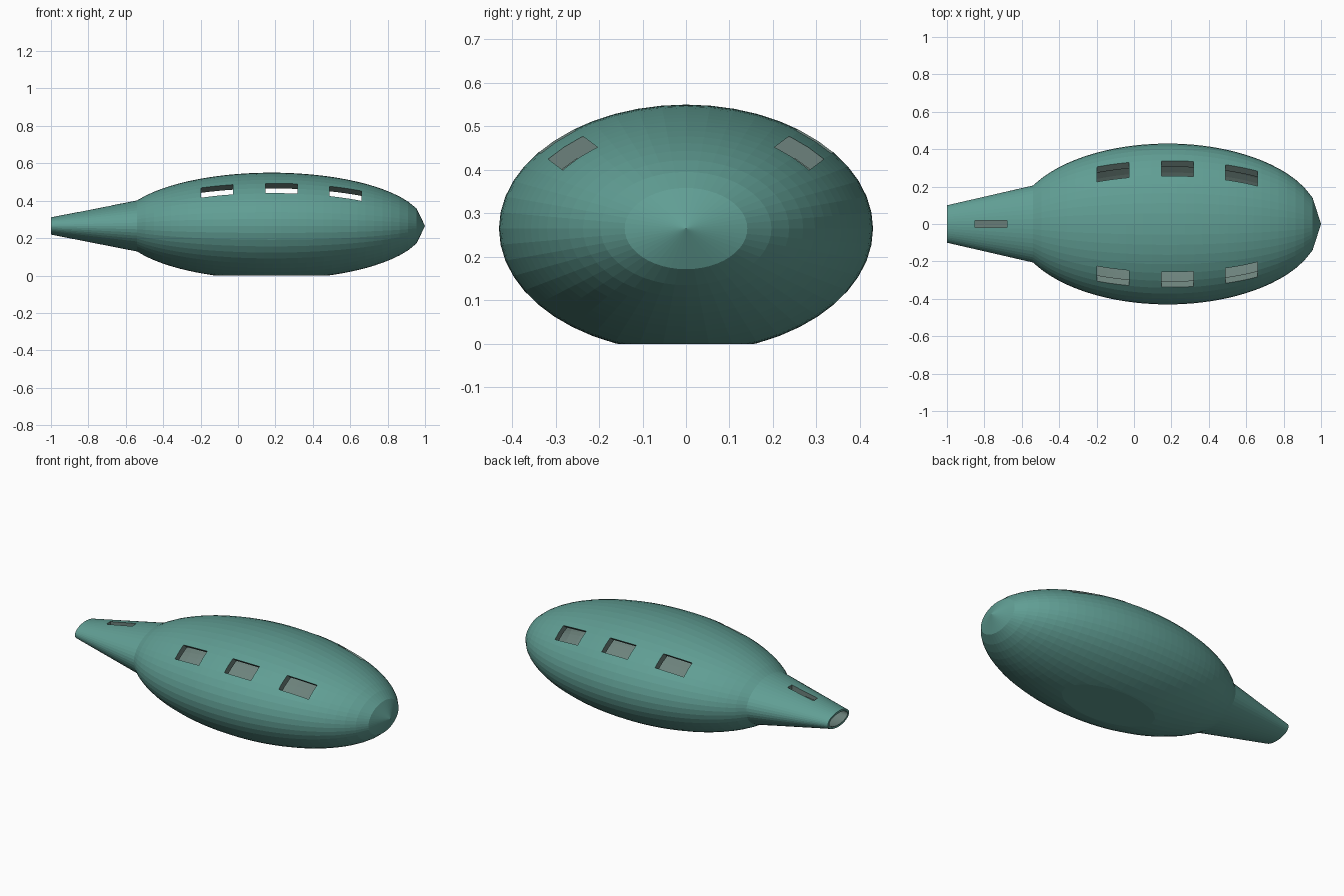
import bpy, bmesh, math
from mathutils import Matrix, Vector

if "Cube" in bpy.data.objects:
    bpy.data.objects.remove(bpy.data.objects["Cube"])

SEG, STEPS = 48, 34
CX, CZ = 0.18, 0.265          # centre of the egg-shaped body
NECK_X = -0.54                # where the neck meets the body


def material(name, rgb):
    m = bpy.data.materials.new(name)
    m.diffuse_color = (*rgb, 1)
    m.use_nodes = True
    m.node_tree.nodes["Principled BSDF"].inputs["Base Color"].default_value = m.diffuse_color
    return m


teal = material("teal_glaze", (0.118, 0.342, 0.296))
grey = material("grey_green_inside", (0.150, 0.222, 0.200))


def make_object(name, bm):
    me = bpy.data.meshes.new(name)
    bm.to_mesh(me)
    bm.free()
    me.materials.append(teal)
    me.materials.append(grey)
    ob = bpy.data.objects.new(name, me)
    bpy.context.collection.objects.link(ob)
    return ob


def sections(a, b, c, mouth_y, mouth_z):
    """Oval sections (x, half width, half height) from mouth to nose, nose excluded."""
    out = [(-1.0, mouth_y, mouth_z)]
    nose = CX + a
    for i in range(STEPS):
        x = NECK_X + (nose - NECK_X) * i / STEPS
        k = math.sqrt(1 - ((x - CX) / a) ** 2)
        out.append((x, b * k, c * k))
    return out, nose


def shell(bm, secs, nose, mat):
    """Skin the oval sections and close them at the nose; return the mouth ring."""
    rings = []
    for x, ry, rz in secs:
        rings.append([bm.verts.new((x, ry * math.cos(t), CZ + rz * math.sin(t)))
                      for t in (2 * math.pi * j / SEG for j in range(SEG))])
    tip = bm.verts.new((nose, 0, CZ))
    for j in range(SEG):
        k = (j + 1) % SEG
        for r, s in zip(rings, rings[1:]):
            bm.faces.new((r[j], r[k], s[k], s[j])).material_index = mat
        bm.faces.new((rings[-1][j], rings[-1][k], tip)).material_index = mat
    return rings[0]


# Hollow body with tapered neck: outer skin, inner skin and the mouth rim
bm = bmesh.new()
outer = shell(bm, *sections(0.82, 0.43, 0.285, 0.10, 0.046), 0)
inner = shell(bm, *sections(0.78, 0.39, 0.245, 0.086, 0.034), 1)
for j in range(SEG):
    k = (j + 1) % SEG
    bm.faces.new((outer[j], outer[k], inner[k], inner[j]))

# Flat foot
cut = bmesh.ops.bisect_plane(bm, geom=bm.verts[:] + bm.edges[:] + bm.faces[:],
                             plane_co=(0, 0, 0), plane_no=(0, 0, 1), clear_inner=True)
bmesh.ops.holes_fill(bm, edges=[e for e in bm.edges if e.is_boundary], sides=0)
bmesh.ops.recalc_face_normals(bm, faces=bm.faces[:])
body = make_object("hollow_body", bm)

# Cutters: three slanted windows per side and one slot in the neck
bm = bmesh.new()


def add_box(centre, size, tilt=0.0):
    mat = (Matrix.Translation(Vector(centre)) @ Matrix.Rotation(tilt, 4, 'X')
           @ Matrix.Diagonal((*size, 1)))
    bmesh.ops.create_cube(bm, size=1, matrix=mat)


for side in (-1, 1):
    for x in (-0.113, 0.233, 0.575):
        add_box((x, side * 0.285, 0.457), (0.172, 0.26, 0.09), side * math.radians(37))
add_box((-0.765, 0, 0.365), (0.17, 0.04, 0.19))
for f in bm.faces:
    f.material_index = 1
cutter = make_object("window_cutters", bm)
cutter.hide_render = True
cutter.hide_viewport = True

mod = body.modifiers.new("windows", 'BOOLEAN')
mod.operation = 'DIFFERENCE'
mod.solver = 'EXACT'
mod.object = cutter
